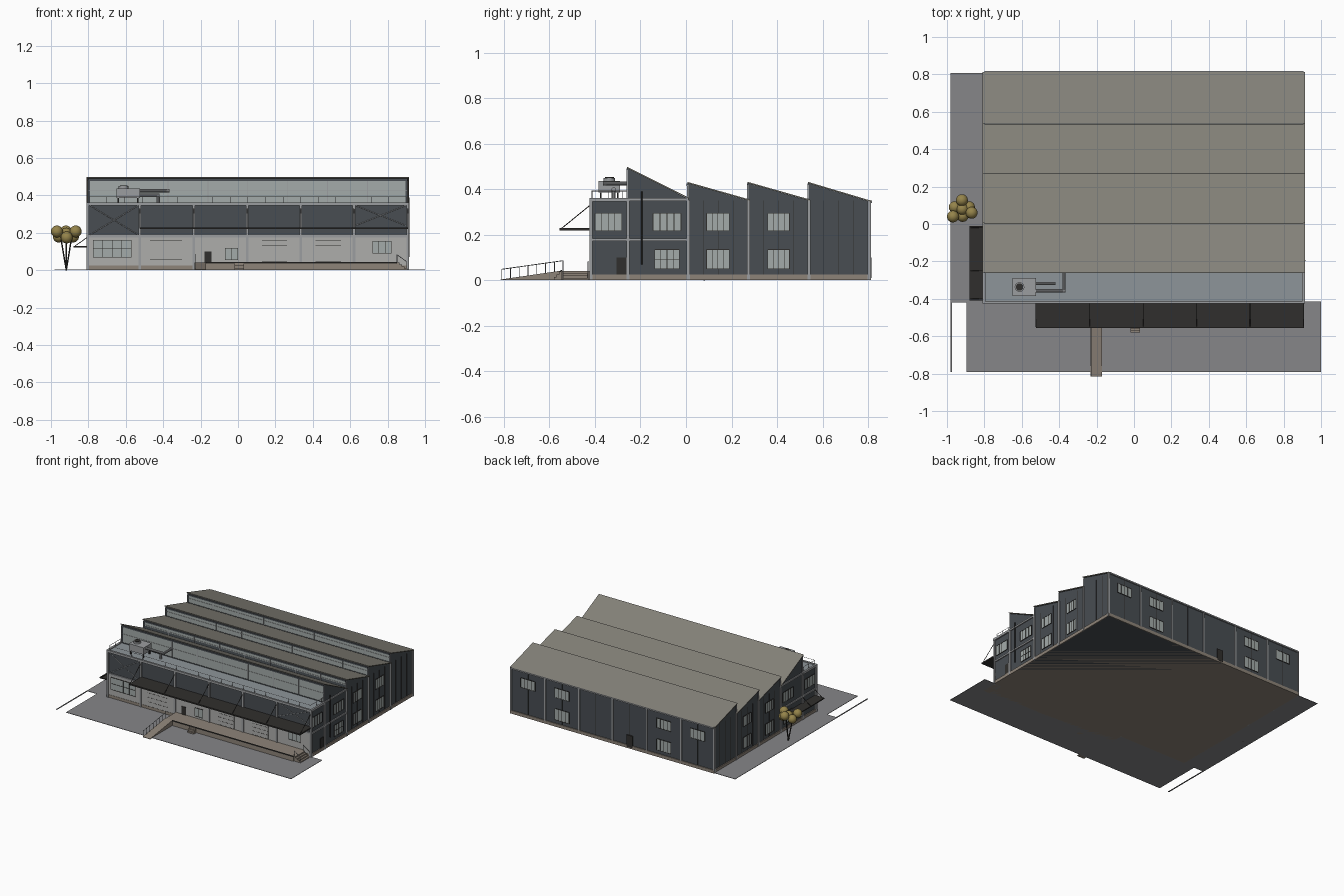
import bpy, bmesh, math
from mathutils import Vector, Matrix

if "Cube" in bpy.data.objects:
    bpy.data.objects.remove(bpy.data.objects["Cube"])

def mat(name, r, g, b):
    m = bpy.data.materials.new(name)
    m.diffuse_color = (r, g, b, 1)
    m.use_nodes = True
    m.node_tree.nodes["Principled BSDF"].inputs["Base Color"].default_value = m.diffuse_color
    return m

DARK = mat("dark_cladding", .065, .075, .085)
LIGHT = mat("light_wall", .42, .42, .41)
FRAME = mat("frame_grey", .33, .34, .35)
ROOF = mat("roof_sheet", .23, .22, .19)
FLAT = mat("flat_roof", .27, .30, .32)
GLASS = mat("glass", .37, .41, .40)
BLACK = mat("charcoal", .03, .028, .026)
STONE = mat("concrete", .27, .23, .19)
PAVE = mat("paving", .24, .24, .25)
LEAF = mat("foliage", .30, .23, .07)

def finish(name, bm, m):
    bmesh.ops.recalc_face_normals(bm, faces=bm.faces)
    me = bpy.data.meshes.new(name)
    bm.to_mesh(me)
    bm.free()
    me.materials.append(m)
    ob = bpy.data.objects.new(name, me)
    bpy.context.collection.objects.link(ob)
    return ob

def boxes(name, m, *bs):
    bm = bmesh.new()
    for x0, x1, y0, y1, z0, z1 in bs:
        M = Matrix.Translation(((x0+x1)/2, (y0+y1)/2, (z0+z1)/2)) @ Matrix.Diagonal((x1-x0, y1-y0, z1-z0, 1))
        bmesh.ops.create_cube(bm, size=1, matrix=M)
    return finish(name, bm, m)

def prism(name, m, prof, x0, x1):
    """Extrude a (y, z) profile along x."""
    bm = bmesh.new()
    f = bm.faces.new([bm.verts.new((x0, y, z)) for y, z in prof])
    g = bmesh.ops.extrude_face_region(bm, geom=[f])
    bmesh.ops.translate(bm, vec=(x1-x0, 0, 0), verts=[v for v in g["geom"] if isinstance(v, bmesh.types.BMVert)])
    return finish(name, bm, m)

def rods(name, m, r, *segs, n=6):
    bm = bmesh.new()
    for a, b in segs:
        a, b = Vector(a), Vector(b)
        d = b - a
        M = Matrix.Translation((a+b)/2) @ d.to_track_quat('Z', 'Y').to_matrix().to_4x4()
        bmesh.ops.create_cone(bm, cap_ends=True, segments=n, radius1=r, radius2=r, depth=d.length, matrix=M)
    return finish(name, bm, m)

X0, X1, YF, YB = -.80, .905, -.415, .808
def on(w, u0, u1, z0, z1, d0, d1):
    """Box on a wall: u along it, d outwards from it."""
    if w == 'f': return (u0, u1, YF-d1, YF-d0, z0, z1)
    if w == 'b': return (u0, u1, YB+d0, YB+d1, z0, z1)
    if w == 'l': return (X0-d1, X0-d0, u0, u1, z0, z1)
    return (X1+d0, X1+d1, u0, u1, z0, z1)

def window(w, u0, u1, z0, z1, nu=4, nz=1):
    boxes("window_glass", GLASS, on(w, u0, u1, z0, z1, -.002, .002))
    t = .0025
    bars = []
    for i in range(nu+1):
        u = u0 + (u1-u0)*i/nu
        bars.append(on(w, u-t/2, u+t/2, z0, z1, 0, .004))
    for i in range(nz+1):
        z = z0 + (z1-z0)*i/nz
        bars.append(on(w, u0, u1, z-t/2, z+t/2, 0, .004))
    boxes("window_frame", BLACK, *bars)

# Sawtooth hall and flat-roofed front block
teeth = [(-.255, .49, .006, .36), (.01, .425, .275, .35), (.275, .425, .54, .35), (.54, .425, YB, .345)]
prof = [(YF, 0), (YF, .352), (-.255, .352)]
for a, za, b, zb in teeth:
    prof += [(a, za), (b-.001, zb)]
prism("hall_body", DARK, prof + [(YB, 0)], X0, X1)
for a, za, b, zb in teeth:
    s = (za-zb)/(b-a)
    prism("roof_slope", ROOF, [(a-.004, za+.004*s), (a-.004, za+.004*s+.006), (b+.004, zb-.004*s+.006), (b+.004, zb-.004*s)], X0-.01, X1+.01)
    zl = .36
    boxes("rooflight_glass", GLASS, (X0+.01, X1-.01, a-.003, a+.002, zl, za-.008))
    boxes("rooflight_bars", FRAME, *[(x-.002, x+.002, a-.006, a, zl, za-.006) for x in [X0+(X1-X0)*i/8 for i in range(9)]],
          (X0, X1, a-.005, a, (zl+za)/2-.001, (zl+za)/2+.001))
    boxes("rooflight_fascia", DARK, (X0, X1, a-.007, a, za-.012, za), (X0, X1, a-.007, a, zl-.006, zl))
boxes("flat_roof", FLAT, (X0, X1, YF, -.258, .350, .356))
boxes("parapet", FRAME, (X0-.01, X1+.01, YF-.01, YF+.004, .345, .362),
      (X0-.01, X0+.004, YF, -.255, .345, .362), (X1-.004, X1+.01, YF, -.255, .345, .362))

# Plinth, lower front wall, columns and floor bands
boxes("plinth", STONE, (X0-.006, X1+.006, YF-.006, YB+.006, 0, .024))
boxes("lower_front_wall", LIGHT, (X0, X1, YF-.004, YF+.01, .02, .18))
cols = [-.803, -.525, -.237, .05, .335, .62, .907]
boxes("front_columns", FRAME, *[on('f', x-.007, x+.007, 0, .355, 0, .01) for x in cols], on('f', X0, X1, .175, .188, 0, .008))
boxes("back_columns", FRAME, *[on('b', x-.006, x+.006, .02, .345, 0, .006) for x in cols], on('b', X0, X1, .34, .35, 0, .01))
for w in 'lr':
    boxes("side_columns", FRAME, *[on(w, y-.007, y+.007, 0, .352, 0, .009) for y in (-.417, -.255, .01, .275, .54, .804)],
          *[on(w, YF, .01, z-.006, z+.006, 0, .008) for z in (.178, .355)])
    for u0, u1 in ((-.4, -.283), (-.145, -.022), (.09, .19), (.36, .455)):
        window(w, u0, u1, .218, .294)
    for u0, u1 in ((-.137, -.03), (.09, .19), (.36, .455)):
        window(w, u0, u1, .05, .135, 4, 2 if u0 < 0 else 1)
    seams = [(y, .3) for y in (.076, .142, .209, .34, .407, .474, .606, .672, .738)]
    boxes("cladding_seams", BLACK, *[on(w, y-.001, y+.001, .024, .35, 0, .0015) for y, _ in seams])
boxes("side_door", BLACK, on('r', -.306, -.262, .02, .1, 0, .005))
rods("downpipe", BLACK, .003, ((X1+.008, -.195, .07), (X1+.008, -.195, .39)))

# Rear windows and door
for c in (.765, .478, -.38, -.664):
    window('b', c-.06, c+.06, .22, .292)
for c in (.478, -.38):
    window('b', c-.06, c+.06, .05, .135)
boxes("rear_door", BLACK, on('b', -.12, -.07, .01, .1, 0, .008))
boxes("rear_seams", BLACK, *[on('b', (a+b)/2-.001, (a+b)/2+.001, .024, .34, 0, .0015) for a, b in zip(cols, cols[1:])])

# Front openings
YF -= .004
window('f', -.775, -.57, .068, .16, 4, 2)
window('f', -.067, -.002, .055, .118, 2, 1)
window('f', .72, .82, .09, .155, 3, 1)
for a, b, z in ((-.47, -.3, .025), (.127, .262, .045), (.415, .55, .045)):
    boxes("shutter_door", LIGHT, on('f', a, b, z, .16, 0, .003))
    boxes("shutter_lines", BLACK, *[on('f', a, b, zz-.0007, zz+.0007, 0, .004) for zz in [z+(.16-z)*i/4 for i in range(5)]])
boxes("front_door", BLACK, on('f', -.18, -.143, .04, .1, 0, .004))
YF += .004
for a, b, z in ((-.79, -.535, .19), (.63, .895, .24)):
    rods("cross_brace", FRAME, .002, ((a, YF-.004, z), (b, YF-.004, .345)), ((a, YF-.004, .345), (b, YF-.004, z)))

# Canopies with tie rods
boxes("front_canopy", BLACK, (-.525, .91, -.555, YF, .219, .229))
rods("front_canopy_ties", BLACK, .002, *[((x, -.55, .225), (x, YF, .335)) for x in cols[1:]])
boxes("side_canopy", BLACK, (-.88, X0, -.41, -.01, .122, .129))
rods("side_canopy_ties", BLACK, .002, *[((-.876, y, .126), (X0, y, .18)) for y in (-.4, -.25, -.02)])

# Paving
boxes("paving", PAVE, (-.895, 1, -.79, YF, 0, .003), (-.98, X0, -.42, YB, 0, .003), (-.98, -.972, -.79, -.42, 0, .004))

# Loading dock, ramp and steps
boxes("loading_dock", STONE, (-.23, .85, -.548, YF, 0, .04))
boxes("dock_edge", BLACK, (-.17, .85, -.551, -.545, .036, .044))
prism("ramp", STONE, [(-.815, 0), (-.815, .003), (-.548, .042), (-.548, 0)], -.232, -.17)
boxes("dock_steps", STONE, *[(-.02, .032, -.58+.011*i, -.548, 0, .013*(i+1)) for i in range(3)],
      *[(.85, .905-.014*i, -.54, -.43, 0, .01*(i+1)) for i in range(4)])
rail = []
for x in (-.229,):
    P = lambda t, h: (x, -.81+.27*t, .003+.038*t+h)
    rail += [(P(i/7, 0), P(i/7, .045)) for i in range(8)] + [(P(0, h), P(1, h)) for h in (.045,)]
for y in (-.54, -.43):
    rail += [((.85, y, .04), (.85, y, .083)), ((.903, y, .004), (.903, y, .045)), ((.85, y, .083), (.903, y, .045))]
rods("hand_rails", FRAME, .0018, *rail)

# Roof edge railing
n = 18
px = [X0+.005+(X1-X0-.01)*i/n for i in range(n+1)]
rods("roof_railing", FRAME, .0014, *[((x, YF+.002, .355), (x, YF+.002, .392)) for x in px],
     *[((px[0], YF+.002, z), (px[-1], YF+.002, z)) for z in (.392,)],
     *[((x, YF, .392), (x, -.26, .392)) for x in (px[0], px[-1])],
     *[((x, y, .355), (x, y, .392)) for x in (px[0], px[-1]) for y in (-.34, -.28)])

# Roof air handling unit and ducts
boxes("air_unit", FRAME, (-.65, -.525, -.385, -.29, .385, .437))
boxes("air_unit_legs", BLACK, *[(x-.004, x+.004, y-.004, y+.004, .355, .386) for x in (-.64, -.535) for y in (-.375, -.3)])
rods("air_unit_fan", FRAME, .026, ((-.612, -.337, .437), (-.612, -.337, .45)), n=16)
rods("air_unit_fan_cap", BLACK, .02, ((-.612, -.337, .45), (-.612, -.337, .453)), n=16)
rods("ducts", FRAME, .009, ((-.525, -.357, .425), (-.367, -.357, .425)), ((-.375, -.365, .425), (-.375, -.255, .425)),
     ((-.525, -.318, .4), (-.42, -.318, .4)), ((-.428, -.318, .4), (-.428, -.318, .352)), n=10)

# Tree
rods("tree_trunk", BLACK, .004, *[((-.918, .08, 0), p) for p in ((-.945, .07, .16), (-.892, .07, .16), (-.918, .11, .17))])
bm = bmesh.new()
for p in ((-.968, .04, .207), (-.958, .09, .18), (-.92, .127, .207), (-.882, .09, .18), (-.868, .06, .207), (-.916, .043, .175), (-.918, .08, .195)):
    bmesh.ops.create_uvsphere(bm, u_segments=16, v_segments=10, radius=.032, matrix=Matrix.Translation(p))
for f in bm.faces:
    f.smooth = True
finish("tree_foliage", bm, LEAF)
